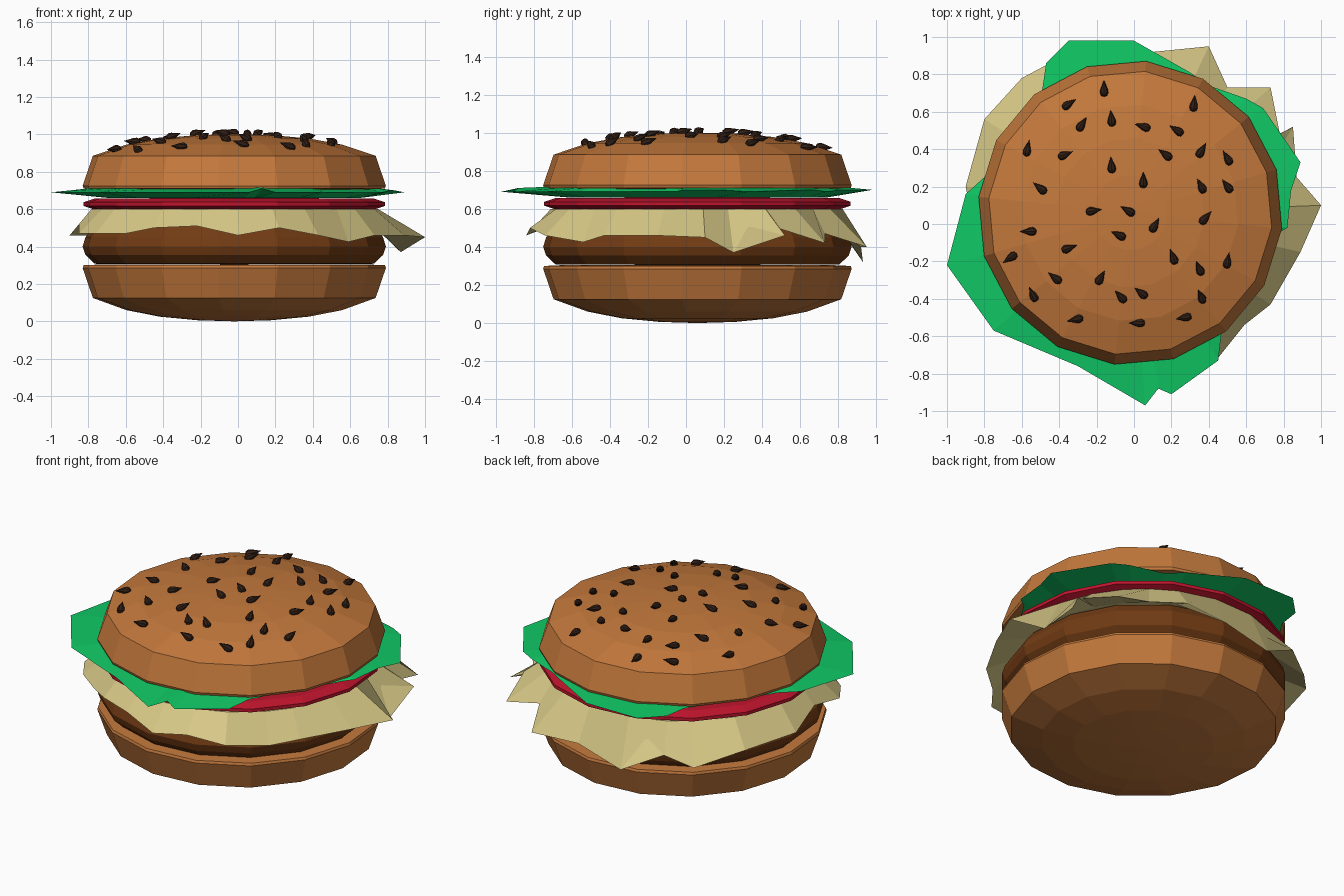
import bpy, bmesh, math
from mathutils import Matrix, Vector

CX, CY, SIDES, TURN = -0.02, 0.06, 16, math.radians(-6)


def material(name, rgb):
    m = bpy.data.materials.new(name)
    m.diffuse_color = (*rgb, 1)
    return m


BUN = material("bread", (0.55, 0.19, 0.045))
MEAT = material("meat", (0.17, 0.045, 0.007))
RED = material("red", (0.52, 0.007, 0.026))
TAN = material("tan", (0.68, 0.58, 0.24))
GREEN = material("green", (0.005, 0.58, 0.13))
DARK = material("dark", (0.03, 0.013, 0.007))


def finish(bm, name, mat):
    bmesh.ops.recalc_face_normals(bm, faces=bm.faces)
    me = bpy.data.meshes.new(name)
    bm.to_mesh(me)
    bm.free()
    me.materials.append(mat)
    ob = bpy.data.objects.new(name, me)
    bpy.context.collection.objects.link(ob)
    return ob


def skin(bm, rings):
    """Join rings of points with quads; single-point rings become poles."""
    vr = [[bm.verts.new(p) for p in r] for r in rings]
    n = max(len(r) for r in vr)
    for a, b in zip(vr, vr[1:]):
        for i in range(n):
            j = (i + 1) % n
            if len(a) == 1:
                bm.faces.new((a[0], b[i], b[j]))
            elif len(b) == 1:
                bm.faces.new((a[i], a[j], b[0]))
            else:
                bm.faces.new((a[i], a[j], b[j], b[i]))


def circle(r, z, n=SIDES, turn=TURN, c=(CX, CY)):
    if r == 0:
        return [(c[0], c[1], z)]
    return [(c[0] + r * math.cos(turn + k * math.tau / n),
             c[1] + r * math.sin(turn + k * math.tau / n), z) for k in range(n)]


def lathe(name, profile, mat):
    bm = bmesh.new()
    skin(bm, [circle(r, z) for r, z in profile])
    return finish(bm, name, mat)


def leaf(name, rim, top, bottom, mat):
    """Ragged sheet: irregular rim between a top and a bottom inner ring (r, z)."""
    def inner(r, z):
        out = []
        for x, y, _ in rim:
            d = Vector((x - CX, y - CY)).normalized() * r
            out.append((CX + d.x, CY + d.y, z))
        return out
    bm = bmesh.new()
    skin(bm, [[(CX, CY, bottom[1])], inner(*bottom), rim, inner(*top), [(CX, CY, top[1])]])
    return finish(bm, name, mat)


# buns, patty and tomato
lathe("bottom_bun", [(0, 0), (0.2, 0.006), (0.4, 0.025), (0.58, 0.06), (0.76, 0.125),
                     (0.815, 0.285), (0.81, 0.30), (0.7, 0.305), (0, 0.305)], BUN)
DOME = [(0.76, 0.885), (0.58, 0.945), (0.4, 0.978), (0.2, 0.996), (0, 1.0)]
lathe("top_bun", [(0, 0.705), (0.72, 0.705), (0.81, 0.71), (0.815, 0.725)] + DOME, BUN)
lathe("patty", [(0, 0.305), (0.75, 0.308), (0.80, 0.355), (0.815, 0.40), (0.80, 0.45),
                (0.75, 0.515), (0, 0.525)], MEAT)
lathe("tomato", [(0, 0.595), (0.75, 0.597), (0.81, 0.617), (0.81, 0.637), (0.75, 0.657),
                 (0, 0.66)], RED)

# draped cheese
leaf("cheese", [
    (-0.6, -0.56, .47), (-0.45, -0.68, .5), (-0.22, -0.78, .51), (0, -0.84, .46),
    (0.22, -0.82, .5), (0.43, -0.74, .46), (0.59, -0.54, .425), (0.73, -0.43, .46),
    (0.89, -0.15, .46), (1.0, 0.1, .45), (0.87, 0.25, .37), (0.85, 0.52, .46),
    (0.78, 0.48, .5), (0.73, 0.73, .42), (0.5, 0.73, .47), (0.4, 0.95, .40),
    (0.1, 0.92, .40), (-0.2, 0.93, .32), (-0.45, 0.86, .45), (-0.6, 0.78, .38),
    (-0.8, 0.56, .46), (-0.9, 0.2, .46), (-0.85, -0.05, .52), (-0.85, -0.3, .47),
    (-0.76, -0.44, .47)], (0.77, 0.60), (0.74, 0.53), TAN)

# lettuce leaf
leaf("lettuce", [
    (-0.75, -0.57, .69), (-0.3, -0.76, .69), (0.06, -0.97, .69), (0.13, -0.88, .71),
    (0.2, -0.91, .69), (0.45, -0.73, .69), (0.47, -0.56, .69), (0.62, -0.3, .69),
    (0.77, -0.05, .69), (0.82, -0.02, .70), (0.84, 0.18, .70), (0.89, 0.33, .69),
    (0.69, 0.62, .70), (0.6, 0.67, .70), (0.4, 0.74, .69), (0.3, 0.81, .70),
    (0.0, 0.98, .70), (-0.35, 0.98, .70), (-0.47, 0.86, .70), (-0.49, 0.72, .70),
    (-0.66, 0.45, .69), (-0.8, 0.25, .70), (-0.9, 0.16, .70), (-1.0, -0.22, .69)],
    (0.70, 0.72), (0.68, 0.66), GREEN)


# teardrop sesame seeds: x, y, direction of the tip in degrees
def dome_at(r):
    for (r1, z1), (r0, z0) in zip(DOME, DOME[1:]):
        if r >= r0:
            s = (z1 - z0) / (r1 - r0)
            return z0 + s * (r - r0), s
    return 1.0, 0.0


SEEDS_A = [
    (-.16, .72, 90), (-.35, .64, 30), (-.28, .53, 55), (-.12, .56, 95), (-.57, .40, 75),
    (-.37, .37, 20), (-.12, .31, 95), (-.5, .19, 140), (.05, .52, 165), (.23, .5, 150),
    (.32, .64, 85), (.17, .37, 145), (.36, .39, 60), (.5, .35, 125), (.05, .23, 90),
    (.36, .2, 120), (.5, .2, 130), (-.22, .07, 10), (-.03, .07, 150)]
SEEDS_B = [
    (-.56, -.04, 180), (-.08, -.06, 155), (.11, -.01, 60), (.38, .03, 50), (-.35, -.13, 20),
    (-.66, -.18, 215), (-.42, -.29, 140), (-.18, -.29, 60), (-.54, -.38, 110),
    (.21, -.18, 110), (.35, -.24, 115), (.5, -.2, 85), (-.07, -.39, 130), (.04, -.37, 140),
    (.36, -.39, 115), (-.31, -.51, 190), (.02, -.53, 175), (.27, -.5, 185)]
DROP = [(0, -.04), (.016, -.034), (.023, -.018), (.02, 0), (.01, .025), (0, .052)]
bm = bmesh.new()
for x, y, a in SEEDS_A + SEEDS_B:
    d = Vector((x - CX, y - CY, 0))
    z, slope = dome_at(d.length)
    d.normalize()
    normal = Vector((-d.x * slope, -d.y * slope, 1))
    a = math.radians(a)
    place = (Matrix.Translation((x, y, z + 0.01))
             @ Vector((0, 0, 1)).rotation_difference(normal).to_matrix().to_4x4()
             @ Matrix.Rotation(a, 4, 'Z') @ Matrix.Rotation(math.radians(75), 4, 'Y'))
    skin(bm, [[place @ Vector(p) for p in circle(r, h, 8, 0, (0, 0))] for r, h in DROP])
finish(bm, "sesame_seeds", DARK)
